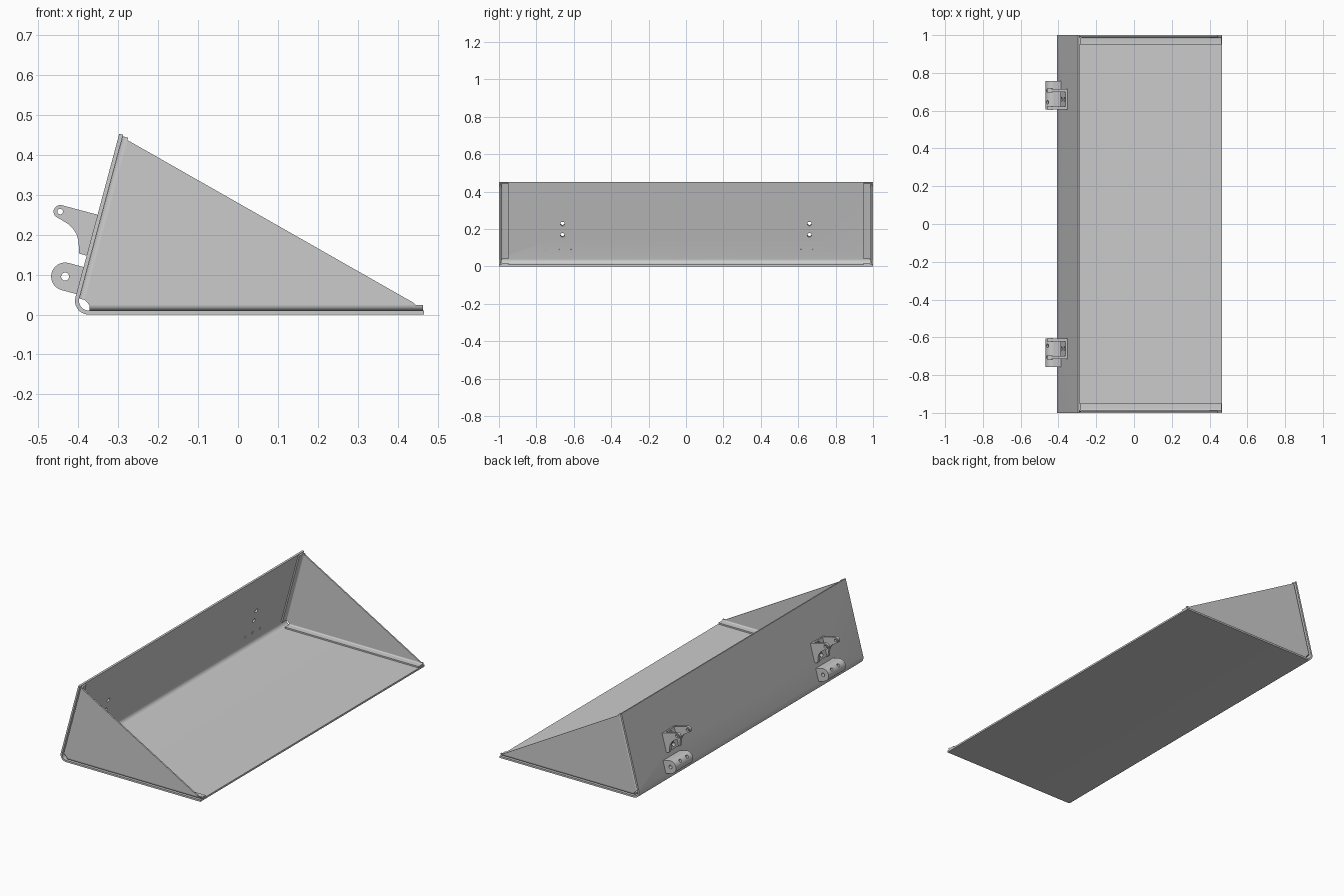
import bpy, bmesh
from math import sin, cos, pi, radians
from mathutils import Vector

if "Cube" in bpy.data.objects:
    bpy.data.objects.remove(bpy.data.objects["Cube"])

ANG = radians(75)
U = Vector((cos(ANG), 0, sin(ANG)))        # up along the back plate
N = Vector((sin(ANG), 0, -cos(ANG)))       # out of back plate, into the bucket
Y = Vector((0, 1, 0))
Z = Vector((0, 0, 1))
R, T = 0.034, 0.01                         # outer bend radius, sheet thickness
C = Vector((-0.374, 0, R))                 # bend centre
BACK = 0.424                               # straight length of the back plate


def extrude(name, loop, vec, mirror=True, smooth=True):
    """Solid from a 3D outline pushed along vec, mirrored to the other side."""
    bm = bmesh.new()
    face = bm.faces.new([bm.verts.new(p) for p in loop])
    res = bmesh.ops.extrude_face_region(bm, geom=[face])
    bmesh.ops.translate(bm, vec=vec, verts=[v for v in res["geom"] if isinstance(v, bmesh.types.BMVert)])
    bmesh.ops.recalc_face_normals(bm, faces=bm.faces)
    me = bpy.data.meshes.new(name)
    bm.to_mesh(me)
    bm.free()
    ob = bpy.data.objects.new(name, me)
    bpy.context.collection.objects.link(ob)
    activate(ob)
    if smooth:
        bpy.ops.object.shade_smooth_by_angle(angle=radians(30))
    if mirror:
        m = ob.modifiers.new("Mirror", 'MIRROR')
        m.use_axis = (False, True, False)
    return ob


def activate(ob):
    bpy.ops.object.select_all(action='DESELECT')
    ob.select_set(True)
    bpy.context.view_layer.objects.active = ob


def circle(c, r, a, b, n=24):
    return [c + r * (cos(2 * pi * i / n) * a + sin(2 * pi * i / n) * b) for i in range(n)]


def cut(ob, loop, vec):
    """Drill a prism-shaped hole through ob."""
    tool = extrude("cutter", loop, vec, mirror=False, smooth=False)
    tool.hide_render = True
    m = ob.modifiers.new("Hole", 'BOOLEAN')
    m.operation, m.solver, m.object = 'DIFFERENCE', 'EXACT', tool
    activate(ob)
    bpy.ops.object.modifier_move_to_index(modifier=m.name, index=0)
    bpy.ops.object.modifier_apply(modifier=m.name)
    bpy.data.objects.remove(tool, do_unlink=True)


def xz(pts, y):
    return [Vector((x, y, z)) for x, z in pts]


def back_point(z, y):
    """Point on the outer face of the back plate at height z."""
    p = C - R * N
    return p + U * ((z - p.z) / U.z) + Y * y


# Bent sheet: floor, rounded heel and back plate
def bend(r):
    return [C + r * Vector((-sin(a), 0, -cos(a))) for a in [(pi - ANG) * i / 10 for i in range(11)]]


outer = [Vector((0.465, 0, 0))] + bend(R) + [C - R * N + U * BACK]
inner = [Vector((0.465, 0, T))] + bend(R - T) + [C - (R - T) * N + U * BACK]
shell = extrude("floor_and_back", [p - Y for p in outer + inner[::-1]], 2 * Y, mirror=False)
for s in (-1, 1):
    for z in (0.17, 0.23):
        cut(shell, circle(back_point(z, 0.66 * s) - 0.02 * N, 0.0115, U, Y), 0.06 * N)

# Side panels with bent inward flanges along the floor and the back
RO, TS, YO = 0.014, 0.008, 0.995           # flange bend radius, thickness, outer face
arc = [pi / 2 * i / 6 for i in range(7)]
section = [(0, 0.95)] + [(RO - RO * cos(a), YO - RO + RO * sin(a)) for a in arc]
section += [(RO - (RO - TS) * cos(a), YO - RO + (RO - TS) * sin(a)) for a in arc[::-1]] + [(TS, 0.95)]


def flange(name, start, vec, up):
    extrude(name, [start + up * s + Y * y for s, y in section], vec)


floor_in = Vector((-0.372, 0, T))
back_in = C - (R - T) * N
flange("side_floor_flange", floor_in, Vector((0.835, 0, 0)), Z)
flange("side_back_flange", back_in, U * (BACK - 0.004), N)
panel = [floor_in + Z * RO, Vector((0.445, 0, T + RO)),
         back_in + N * RO + U * (BACK - 0.01), back_in + N * RO]
# tall edge meets the sloping rim
panel.insert(2, Vector((0.44, 0, 0.029)))
extrude("side_panel", [p + Y * (YO - TS) for p in panel], Y * TS, smooth=False)

# Upper hook brackets: two cheeks, eye bosses and a drilled web
eye = Vector((-0.445, 0, 0.2575))
hook = [(-0.3525, 0.25), (-0.441, 0.2735)]
hook += [(eye.x + 0.0165 * cos(a), eye.z + 0.0165 * sin(a)) for a in [radians(100 + 22 * i) for i in range(7)]]
hook += [(-0.438, 0.2345), (-0.425, 0.2265), (-0.413, 0.215), (-0.404, 0.201),
         (-0.399, 0.184), (-0.3975, 0.1525), (-0.380, 0.1475)]
X = Vector((1, 0, 0))
for name, y in (("inner", 0.607), ("outer", 0.700)):
    cheek = extrude("hook_cheek_" + name, xz(hook, y), 0.016 * Y)
    cut(cheek, circle(eye + Y * (y - 0.02), 0.007, X, Z), 0.06 * Y)
    boss = extrude("hook_boss_" + name, circle(eye + Y * (y - 0.003), 0.0135, X, Z), 0.022 * Y)
    cut(boss, circle(eye + Y * (y - 0.02), 0.007, X, Z), 0.06 * Y)
web_low, web_top = back_point(0.149, 0.607), back_point(0.249, 0.607)
web = extrude("hook_web", [web_low, web_top, web_top - 0.012 * N, web_low - 0.012 * N], 0.109 * Y)
for z in (0.17, 0.23):
    cut(web, circle(back_point(z, 0.66) - 0.03 * N, 0.0115, U, Y), 0.06 * N)

# Lower rounded lugs with a pin bore and two face holes
pin = Vector((-0.4325, 0, 0.095))
reach = (back_point(pin.z, 0) - pin).dot(N)
RL = 0.035
lug = [pin + RL * (cos(a) * U - sin(a) * N) for a in [pi * i / 20 for i in range(21)]]
lug = [pin + RL * U + N * reach] + lug + [pin - RL * U + N * reach]
lug_ob = extrude("lower_lug", [p + 0.605 * Y for p in lug], 0.152 * Y)
cut(lug_ob, circle(pin + 0.58 * Y, 0.01, X, Z), 0.2 * Y)
for y in (0.645, 0.705):
    d = (U * 0.5 - N).normalized()
    cut(lug_ob, circle(pin + Y * y, 0.009, Y, d.cross(Y)), d * 0.06)

# Small lug tabs showing through the inside of the back plate
for i, y in enumerate((0.615, 0.68, 0.75)):
    c = back_point(0.087, y) + (T - 0.002) * N
    extrude(f"lug_tab_{i}", circle(c, 0.008, U, Y, 12), 0.004 * N)
